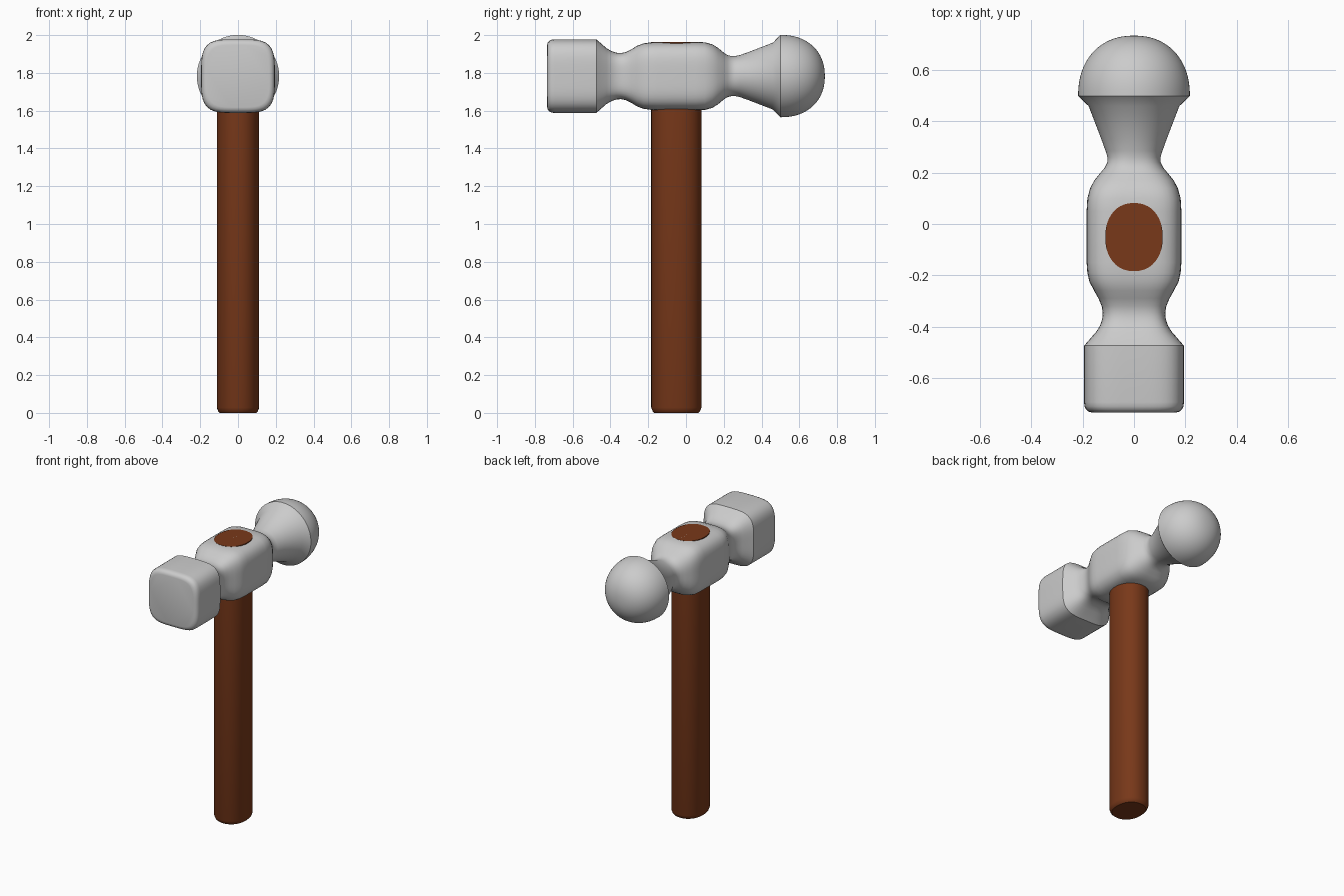
import bpy, bmesh, math

if "Cube" in bpy.data.objects:
    bpy.data.objects.remove(bpy.data.objects["Cube"])

SIDES = 64


def ring(bm, rx, ry, n, place):
    """One superellipse loop; place maps (u, v) to a 3D point."""
    verts = []
    for i in range(SIDES):
        a = 2 * math.pi * i / SIDES
        c, s = math.cos(a), math.sin(a)
        k = (abs(c) ** n + abs(s) ** n) ** (-1 / n)
        verts.append(bm.verts.new(place(rx * k * c, ry * k * s)))
    return verts


def loft(name, sections, place):
    """Skin sections (t, rx, ry, exponent) into a capped solid."""
    bm = bmesh.new()
    loops = [ring(bm, rx, ry, n, lambda u, v, t=t: place(u, v, t))
             for t, rx, ry, n in sections]
    for a, b in zip(loops, loops[1:]):
        for i in range(SIDES):
            j = (i + 1) % SIDES
            bm.faces.new((a[i], a[j], b[j], b[i]))
    bm.faces.new(loops[0][::-1])
    bm.faces.new(loops[-1])
    bmesh.ops.recalc_face_normals(bm, faces=bm.faces)
    mesh = bpy.data.meshes.new(name)
    bm.to_mesh(mesh)
    bm.free()
    obj = bpy.data.objects.new(name, mesh)
    bpy.context.collection.objects.link(obj)
    bpy.ops.object.select_all(action='DESELECT')
    obj.select_set(True)
    bpy.context.view_layer.objects.active = obj
    bpy.ops.object.shade_smooth_by_angle(angle=math.radians(28))
    return obj


# Head: striking face, neck, eye block, second neck, flared collar
head = [
    (-0.735, 0.165, 0.165, 4), (-0.732, 0.177, 0.177, 4),
    (-0.724, 0.187, 0.187, 4), (-0.712, 0.193, 0.193, 4),
    (-0.695, 0.195, 0.195, 4), (-0.475, 0.195, 0.195, 4),
    (-0.42, 0.147, 0.147, 3.9), (-0.395, 0.132, 0.133, 3.8),
    (-0.37, 0.124, 0.124, 3.8), (-0.345, 0.122, 0.122, 3.8),
    (-0.32, 0.126, 0.127, 3.8), (-0.29, 0.139, 0.141, 3.8),
    (-0.26, 0.156, 0.160, 3.8), (-0.225, 0.174, 0.173, 4),
    (-0.19, 0.182, 0.178, 4), (-0.15, 0.185, 0.180, 4),
    (0.05, 0.185, 0.180, 4), (0.10, 0.182, 0.179, 4),
    (0.14, 0.171, 0.168, 3.7), (0.17, 0.155, 0.149, 3.3),
    (0.20, 0.131, 0.124, 2.9), (0.22, 0.114, 0.111, 2.6),
    (0.24, 0.104, 0.106, 2.4), (0.26, 0.103, 0.106, 2.2),
    (0.285, 0.111, 0.111, 2), (0.33, 0.127, 0.127, 2),
    (0.46, 0.177, 0.177, 2), (0.50, 0.218, 0.218, 2),
]
# Ball peen dome
for i in range(1, 21):
    a = math.pi / 2 * i / 20.3
    r = 0.218 * math.cos(a) ** (2 / 2.2)
    head.append((0.5 + 0.235 * math.sin(a) ** (2 / 2.2), r, r, 2))
loft("hammer_head", head, lambda u, v, t: (u, t, 1.783 + v))

# Handle: oval shaft with chamfered foot, flush with the top of the eye
shaft = [
    (0.0, 0.097, 0.117, 2.2), (0.008, 0.105, 0.125, 2.2),
    (0.028, 0.112, 0.133, 2.2), (1.963, 0.112, 0.133, 2.2),
]
handle = loft("handle", shaft, lambda u, v, t: (u, -0.051 + v, t))
wood = bpy.data.materials.new("wood")
wood.diffuse_color = (0.19, 0.04, 0.01, 1)
wood.use_nodes = True
wood.node_tree.nodes["Principled BSDF"].inputs["Base Color"].default_value = wood.diffuse_color
handle.data.materials.append(wood)
